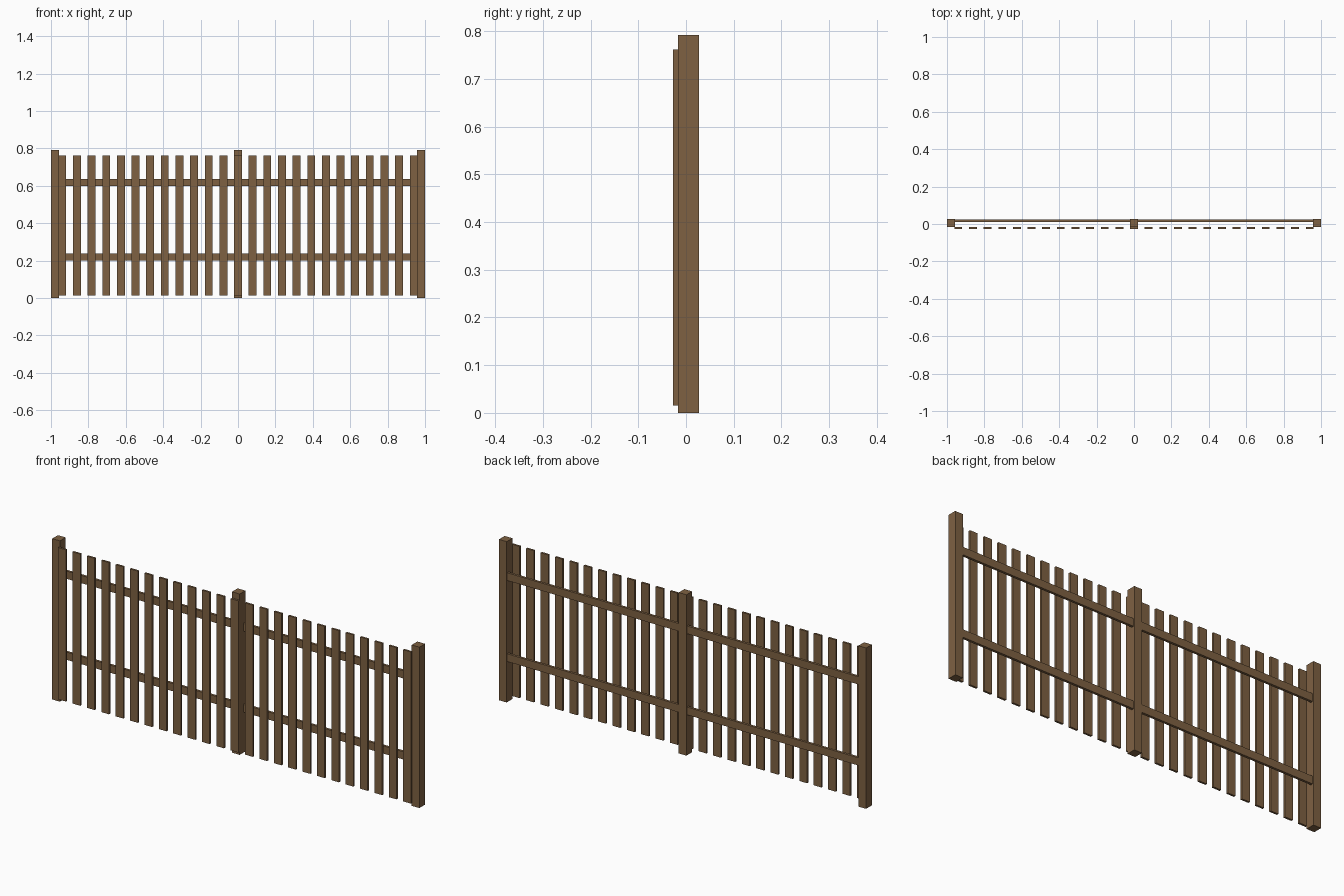
import bpy

if "Cube" in bpy.data.objects:
    bpy.data.objects.remove(bpy.data.objects["Cube"])

wood = bpy.data.materials.new("brown_wood")
wood.diffuse_color = (0.21, 0.12, 0.055, 1)
wood.use_nodes = True
wood.node_tree.nodes["Principled BSDF"].inputs["Base Color"].default_value = wood.diffuse_color


def box(name, x0, x1, y0, y1, z0, z1):
    bpy.ops.mesh.primitive_cube_add(
        size=1, location=((x0 + x1) / 2, (y0 + y1) / 2, (z0 + z1) / 2))
    ob = bpy.context.object
    ob.name = name
    ob.scale = (x1 - x0, y1 - y0, z1 - z0)
    bpy.ops.object.transform_apply(location=False, rotation=False, scale=True)
    ob.data.materials.append(wood)
    return ob


POST = 0.042
HALF = POST / 2

# Square posts: two ends and the middle
for name, x in (("left", -1 + HALF), ("middle", 0), ("right", 1 - HALF)):
    box(name + "_post", x - HALF, x + HALF, -0.017, 0.027, 0, 0.792)

# Rails between the posts, set near the back
for side, x0, x1 in (("left", -1 + POST, -HALF), ("right", HALF, 1 - POST)):
    for level, z in (("lower", 0.219), ("upper", 0.618)):
        box(f"{side}_{level}_rail", x0, x1, 0.011, 0.023, z - 0.019, z + 0.019)

# Evenly spaced pickets on the front
for i in range(-12, 13):
    x = i * 0.0783
    box(f"picket_{i + 13}", x - HALF, x + HALF, -0.027, -0.017, 0.015, 0.762)
